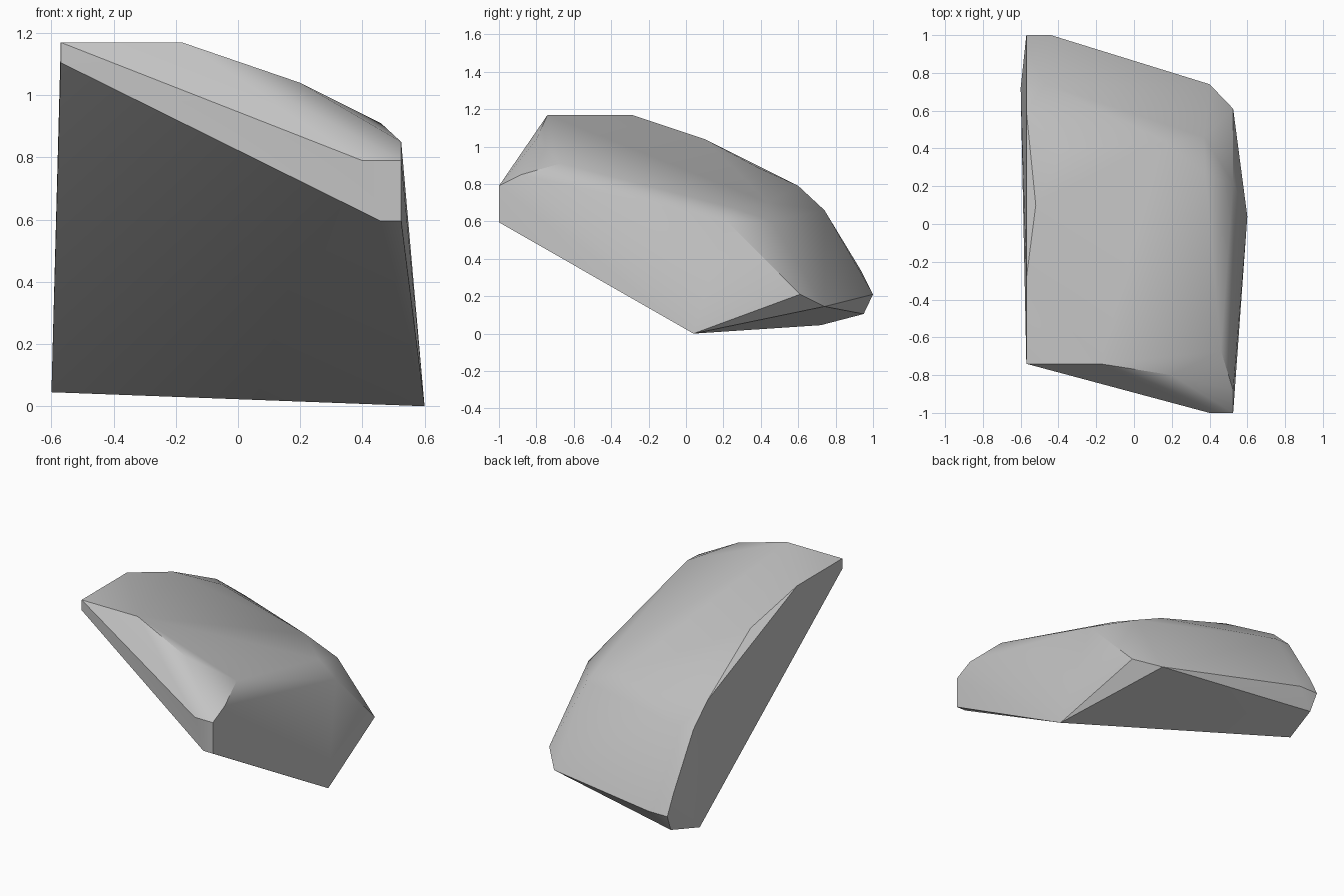
import bpy, bmesh
from math import radians

cube = bpy.data.objects.get("Cube")
if cube:
    bpy.data.objects.remove(cube, do_unlink=True)

# Stone grey
grey = bpy.data.materials.new("stone_grey")
grey.use_nodes = True
colour = (0.55, 0.55, 0.55, 1)
grey.diffuse_color = colour
grey.node_tree.nodes["Principled BSDF"].inputs["Base Color"].default_value = colour

LEFT, RIGHT = -0.57, 0.525

# Front edge and the sloping ridge above it
front = [(RIGHT, -1, 0.79), (RIGHT, -1, 0.595), (0.4, -1, 0.79), (0.46, -1, 0.595),
         (LEFT, -0.74, 1.17), (LEFT, -0.74, 1.105), (-0.18, -0.74, 1.17),
         (0.2, -0.8, 1.04), (0.46, -0.67, 0.91), (RIGHT, -0.88, 0.85)]

# Rounded crown falling to the back
crown = [(LEFT, -0.29, 1.17), (-0.52, 0.1, 1.04), (LEFT, 0.6, 0.79), (LEFT, 0.74, 0.66),
         (-0.47, 0.74, 0.66), (-0.38, 0.39, 0.885), (0.16, 0.44, 0.70),
         (0.37, 0.46, 0.60), (0.38, 0.26, 0.67), (RIGHT, 0.22, 0.6)]

# Back edge and the underside corners
base = [(LEFT, 0.94, 0.33), (LEFT, 1, 0.21), (-0.44, 1, 0.21), (-0.56, 0.95, 0.105),
        (-0.6, 0.72, 0.045), (0.4, 0.74, 0.145), (RIGHT, 0.61, 0.21), (0.6, 0.04, 0)]

# Wrap the corners in one faceted boulder
bm = bmesh.new()
for p in front + crown + base:
    bm.verts.new(p)
bmesh.ops.convex_hull(bm, input=bm.verts[:])
spare = [v for v in bm.verts if not v.link_faces]
bmesh.ops.delete(bm, geom=spare, context='VERTS')
bmesh.ops.recalc_face_normals(bm, faces=bm.faces[:])

mesh = bpy.data.meshes.new("boulder")
bm.to_mesh(mesh)
bm.free()
mesh.materials.append(grey)
boulder = bpy.data.objects.new("boulder", mesh)
bpy.context.collection.objects.link(boulder)

# Soft crown, crisp broken faces
bpy.ops.object.select_all(action='DESELECT')
boulder.select_set(True)
bpy.context.view_layer.objects.active = boulder
bpy.ops.object.shade_smooth_by_angle(angle=radians(30))
